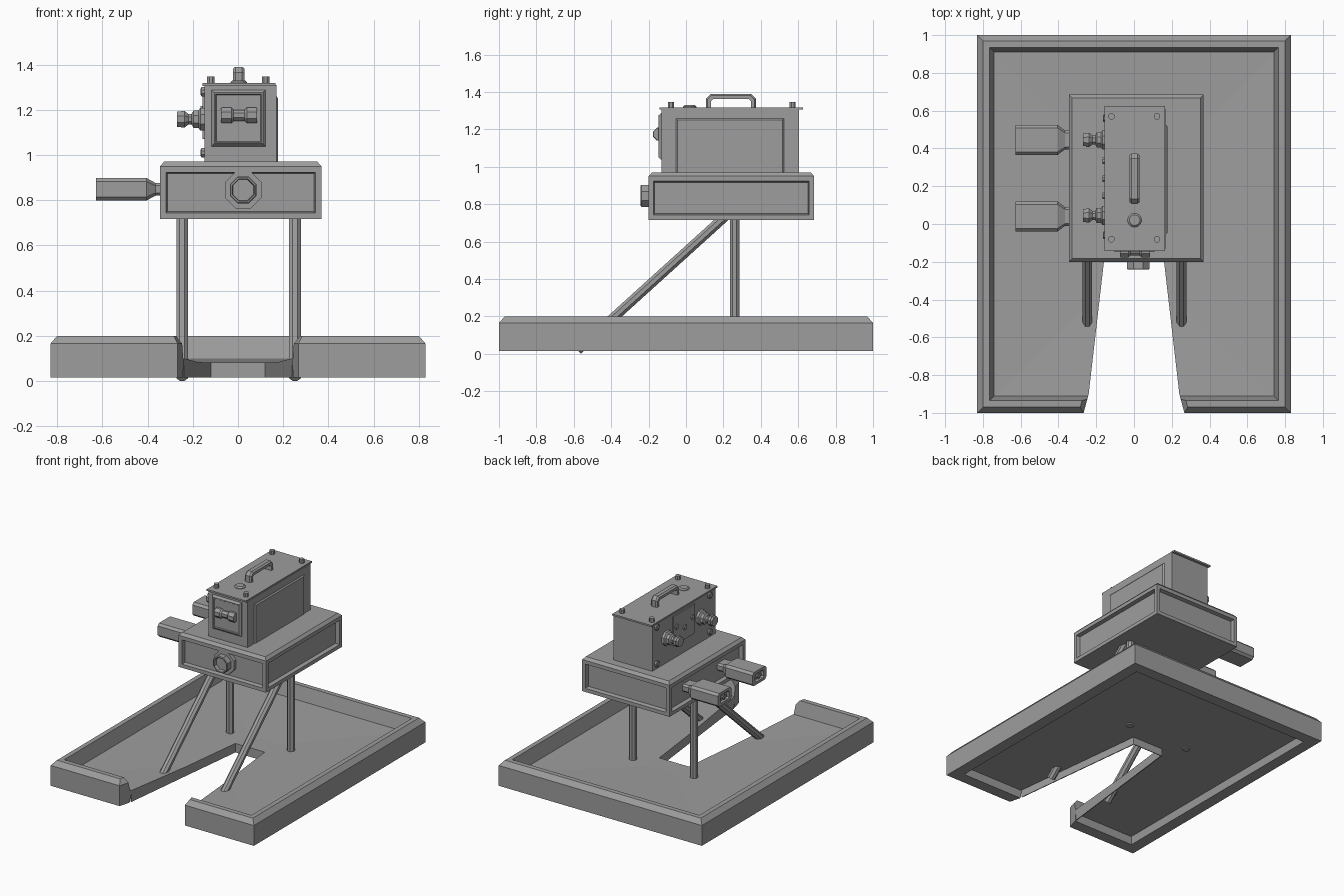
import bpy, bmesh, math
from mathutils import Vector

old = bpy.data.objects.get("Cube")
if old:
    bpy.data.objects.remove(old, do_unlink=True)

GREY = (0.34, 0.34, 0.34, 1)
mat = bpy.data.materials.new("plain grey")
mat.use_nodes = True
mat.diffuse_color = GREY
mat.node_tree.nodes["Principled BSDF"].inputs["Base Color"].default_value = GREY


def finish(name, bm):
    bmesh.ops.recalc_face_normals(bm, faces=bm.faces)
    me = bpy.data.meshes.new(name)
    bm.to_mesh(me)
    bm.free()
    me.materials.append(mat)
    ob = bpy.data.objects.new(name, me)
    bpy.context.collection.objects.link(ob)
    return ob


def loft(name, rings):
    """Skin a list of equal-length point rings and cap both ends."""
    bm = bmesh.new()
    loops = [[bm.verts.new(p) for p in ring] for ring in rings]
    n = len(loops[0])
    for a, b in zip(loops, loops[1:]):
        for i in range(n):
            j = (i + 1) % n
            bm.faces.new((a[i], a[j], b[j], b[i]))
    bm.faces.new(loops[0])
    bm.faces.new(loops[-1])
    return finish(name, bm)


def rect(x0, x1, y0, y1, z, d=0):
    return [(x0 + d, y0 + d, z), (x1 - d, y0 + d, z), (x1 - d, y1 - d, z), (x0 + d, y1 - d, z)]


def box(name, x, y, z):
    return loft(name, [rect(*x, *y, z[0]), rect(*x, *y, z[1])])


def lathe(name, start, direction, profile, sides=8):
    """Turn (distance, radius) pairs around an axis."""
    q = Vector(direction).normalized().to_track_quat('Z', 'Y')
    rings = []
    for d, r in profile:
        ring = []
        for i in range(sides):
            a = 2 * math.pi * (i + 0.5) / sides
            ring.append(Vector(start) + q @ Vector((r * math.cos(a), r * math.sin(a), d)))
        rings.append(ring)
    return loft(name, rings)


def rod(name, a, b, r, sides=8):
    d = Vector(b) - Vector(a)
    return lathe(name, a, d, [(0, r), (d.length, r)], sides)


# Base tray: chamfered rim, gently dished floor, hollow underside
tray = [(.095, .07), (.085, .015), (0, .015), (0, .165), (.03, .2), (.065, .2), (.09, .1), (.7, .082)]
base = loft("base_tray", [rect(-.83, .83, -1, 1, z, d) for d, z in tray])


# Tapered slot open to the front, chamfered where it meets the rim
def slot(grow, back=0):
    half = [(.28 + grow, -1.05), (.24 + grow, -.9), (.12 + grow, .14 + back)]
    return half + [(-x, y) for x, y in reversed(half)]


cutter = loft("slot_cutter", [[(x, y, z) for x, y in slot(g)]
                              for z, g in ((-.1, 0), (.165, 0), (.3, .1))])
cutter.hide_render = True
cut = base.modifiers.new("slot", 'BOOLEAN')
cut.operation, cut.solver, cut.object = 'DIFFERENCE', 'EXACT', cutter
bpy.context.view_layer.objects.active = base
bpy.ops.object.modifier_apply(modifier=cut.name)
bpy.data.objects.remove(cutter, do_unlink=True)

# Thin skirt hanging around the slot
loft("slot_skirt", [[(a, b, .015), (a, b, .075), (c, d, .075), (c, d, .015)]
                    for (a, b), (c, d) in zip(slot(0)[1:-1], slot(.006, .006)[1:-1])])

# Legs
for side, x in (("left", .252), ("right", -.247)):
    rod(side + "_upright_leg", (x, .26, .06), (x, .26, .74), .028)
    rod(side + "_slanted_leg", (x, -.58, .02), (x, .215, .74), .028)

# Pedestal box with chamfered top and recessed side panels
X0, X1, Y0, Y1 = -.345, .369, -.2, .685
pedestal = loft("pedestal_box", [rect(X0, X1, Y0, Y1, .717), rect(X0, X1, Y0, Y1, .95),
                                 rect(X0, X1, Y0, Y1, .97, .018)])
bm = bmesh.new()
bm.from_mesh(pedestal.data)
for f in [f for f in bm.faces if abs(f.normal.z) < .1]:
    bmesh.ops.inset_individual(bm, faces=[f], thickness=.038)
    bmesh.ops.inset_individual(bm, faces=[f], thickness=.008, depth=-.028)
bm.to_mesh(pedestal.data)
bm.free()

# Nut on the pedestal front
lathe("nut_flange", (.023, -.165, .845), (0, -1, 0), [(0, .088), (.033, .088)])
lathe("front_nut", (.023, -.165, .845), (0, -1, 0),
      [(0, .064), (.073, .064), (.077, .06), (.077, .053), (.05, .05)])


# Flattened side grips
def grip_ring(x, hy, hz, c, y):
    quarter = [(hy, hz - c), (hy - c, hz)]
    pts = quarter + [(-a, b) for a, b in reversed(quarter)]
    pts += [(-a, -b) for a, b in pts]
    return [(x, y + a, .848 + b) for a, b in pts]


for name, y in (("rear", .445), ("front", .04)):
    spec = [(-.31, .05, .028, .012), (-.365, .05, .028, .012), (-.405, .08, .05, .016),
            (-.628, .08, .05, .016), (-.628, .05, .03, .012), (-.61, .045, .026, .01)]
    loft(name + "_side_grip", [grip_ring(*s, y) for s in spec])
    box(name + "_grip_key_flat", (-.625, -.6), (y - .03, y + .03), (.842, .854))
    box(name + "_grip_key_upright", (-.625, -.6), (y - .006, y + .006), (.828, .868))

# Instrument case and lid
box("case_body", (-.148, .17), (-.13, .605), (.96, 1.31))
box("case_lid", (-.156, .165), (-.143, .625), (1.306, 1.318))
loft("case_side_panel", [[(x, y, z) for y, z in ((-.06 + d, .972), (.53 - d, .972),
                          (.53 - d, 1.265 - d), (-.06 + d, 1.265 - d))]
                         for x, d in ((.165, 0), (.178, .015))])

# Front bezel: chamfered pad with a shallow sunken face
bezel = [(-.12, 0), (-.132, 0), (-.146, .012), (-.146, .018), (-.14, .022)]
loft("front_bezel", [[(x, y, z) for x, z in ((-.117 + d, 1.038 + d), (.122 - d, 1.038 + d),
                      (.122 - d, 1.288 - d), (-.117 + d, 1.288 - d))] for y, d in bezel])
lathe("front_latch", (-.075, -.142, 1.175), (1, 0, 0),
      [(0, .034), (.004, .037), (.046, .037), (.056, .027), (.104, .027), (.114, .037),
       (.156, .037), (.16, .034)])

# Lid fittings
for i, x in enumerate((-.12, .122)):
    for j, y in enumerate((-.08, .57)):
        lathe(f"lid_screw_{i}{j}", (x, y, 1.31), (0, 0, 1), [(0, .018), (.036, .018)])
lathe("lid_button", (.003, .02, 1.31), (0, 0, 1), [(0, .037), (.012, .037), (.02, .028)], 16)

# Carrying handle: bar swept along a bent path
outer = [(.107, 1.312), (.107, 1.365), (.132, 1.39)]
inner = [(.133, 1.312), (.133, 1.35), (.145, 1.362)]
rings = []
for (oy, oz), (iy, iz) in zip(outer, inner):
    my, mz = oy + (iy - oy) * .3, oz + (iz - oz) * .3
    rings.append([(-.012, oy, oz), (.018, oy, oz), (.029, my, mz), (.029, iy, iz),
                  (-.023, iy, iz), (-.023, my, mz)])
rings += [[(x, .48 - y, z) for x, y, z in r] for r in reversed(rings)]
loft("carry_handle", rings)

# Control side: panel, knobs, screws and buttons
box("control_panel", (-.157, -.14), (.12, .37), (1.07, 1.285))
for name, y in (("rear", .445), ("front", .045)):
    lathe(name + "_control_knob", (-.145, y, 1.158), (-1, 0, 0),
          [(0, .055), (.022, .055), (.03, .042), (.052, .042), (.06, .026), (.075, .026),
           (.092, .04), (.108, .04), (.108, .036), (.124, .036)])
for i, y in enumerate((-.06, .56)):
    for j, z in enumerate((1.01, 1.28)):
        lathe(f"side_screw_{i}{j}", (-.145, y, z), (-1, 0, 0), [(0, .022), (.016, .022), (.02, .016)])
for i, y in enumerate((.15, .24, .335)):
    lathe(f"side_button_{i}", (-.15, y, 1.2 - .04 * (i % 2)), (-1, 0, 0), [(0, .018), (.016, .018)])
